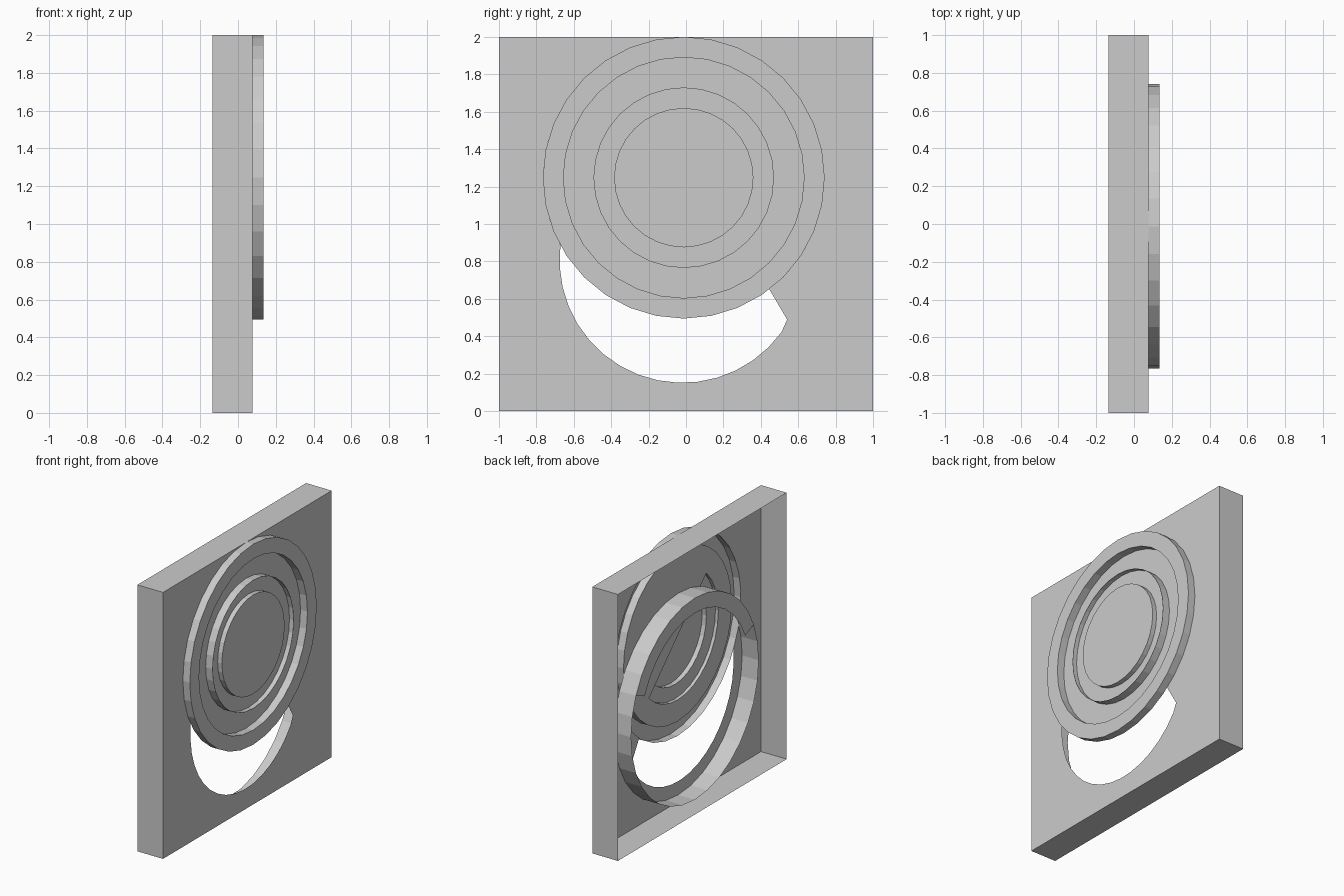
import bpy, bmesh, math
from mathutils import Vector

if "Cube" in bpy.data.objects:
    bpy.data.objects.remove(bpy.data.objects["Cube"])

BACK, FACE, RELIEF, RIM = -0.135, 0.0775, 0.135, -0.06
STEP = 0.1                   # level of the inner groove
UP_C = (-0.012, 1.2475)      # centre of the raised rings (y, z)
LOW_C = (-0.02, 0.807)       # centre of the rear collar (y, z)
SEG = 32


def arc(c, r, a0, a1, n):
    """Points (y, z) from angle a0 to a1 in degrees."""
    out = []
    for i in range(n + 1):
        a = math.radians(a0 + (a1 - a0) * i / n)
        out.append((c[0] + r * math.cos(a), c[1] + r * math.sin(a)))
    return out


def circle(c, r):
    return arc(c, r, 0, 360, SEG)[:-1]


def loop(bm, pts, x):
    return [bm.verts.new((x, y, z)) for y, z in pts]


def bridge(bm, a, b, closed=True):
    n = len(a)
    for i in range(n if closed else n - 1):
        j = (i + 1) % n
        bm.faces.new((a[i], a[j], b[j], b[i]))


def finish(bm, name):
    me = bpy.data.meshes.new(name)
    bm.to_mesh(me)
    bm.free()
    ob = bpy.data.objects.new(name, me)
    bpy.context.collection.objects.link(ob)
    return ob


# Open-backed square frame
square = [(-1, 0), (1, 0), (1, 2), (-1, 2)]
bm = bmesh.new()
bridge(bm, loop(bm, square, BACK), loop(bm, square, FACE))
finish(bm, "frame_walls")

# Front panel, with one opening for the ring and the crescent below it
opening = arc(UP_C, 0.75, -52.5, 208.5, 24)
opening += arc(LOW_C, 0.655, 174, 324, 16)
opening += [(0.54, 0.49)]
opening = [(y, min(z, 1.996)) for y, z in opening]
bm = bmesh.new()
edges = []
for pts in (square, opening):
    vs = loop(bm, pts, FACE)
    edges += [bm.edges.new((vs[i], vs[(i + 1) % len(vs)])) for i in range(len(vs))]
bmesh.ops.triangle_fill(bm, edges=edges, use_beauty=True, normal=Vector((1, 0, 0)))
finish(bm, "front_panel")

# Raised rings, hollow from behind: outer ring, floor, thin lip, groove, centre disc
steps = [(0.7525, FACE), (0.7525, RELIEF), (0.643, RELIEF), (0.643, FACE),
         (0.482, FACE), (0.482, RELIEF), (0.480, RELIEF), (0.480, STEP),
         (0.372, STEP), (0.372, RELIEF)]
bm = bmesh.new()
loops = [loop(bm, circle(UP_C, r), x) for r, x in steps]
for a, b in zip(loops, loops[1:]):
    bridge(bm, a, b)
bm.faces.new(loops[-1])
finish(bm, "raised_rings")

# Half-round backing behind the inner ring, flush with the floor
bm = bmesh.new()
bm.faces.new(loop(bm, arc(UP_C, 0.482, -45, 135, 16), FACE))
finish(bm, "inner_ring_backing")

# Thin collar on the rear of the panel, with a flange along its upper part
bm = bmesh.new()
ring = circle(LOW_C, 0.757)
bridge(bm, loop(bm, ring, FACE), loop(bm, ring, RIM))
bridge(bm, loop(bm, arc(LOW_C, 0.757, 22.5, 157.5, 12), RIM),
       loop(bm, arc(LOW_C, 0.645, 22.5, 157.5, 12), RIM), closed=False)
finish(bm, "rear_collar")
